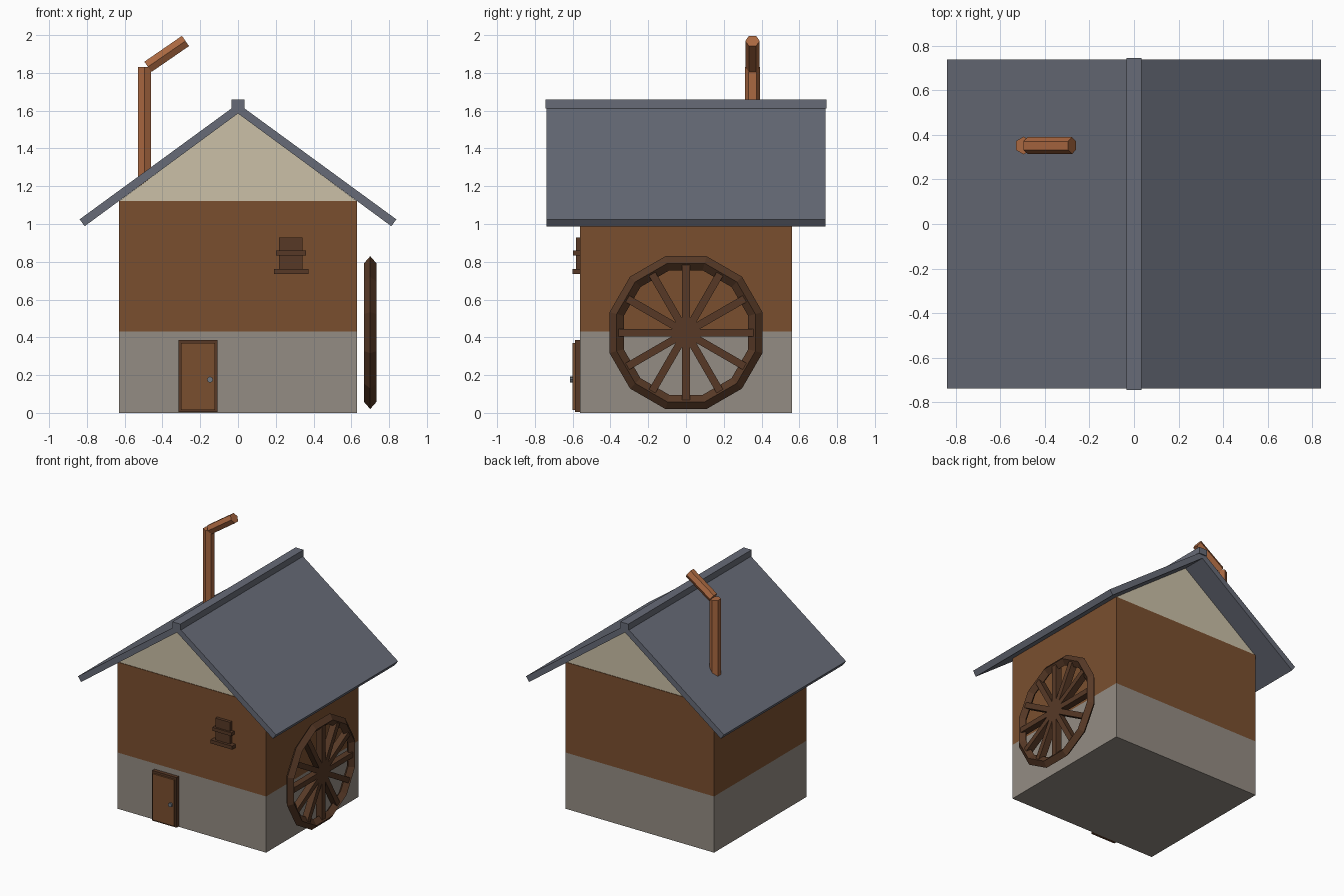
import bpy, bmesh
from math import sin, cos, radians, atan2
from mathutils import Matrix, Vector

cube = bpy.data.objects.get("Cube")
if cube:
    bpy.data.objects.remove(cube, do_unlink=True)


def material(name, rgb):
    lin = [((c / 255 + 0.055) / 1.055) ** 2.4 for c in rgb] + [1.0]
    m = bpy.data.materials.new(name)
    m.use_nodes = True
    m.diffuse_color = lin
    node = next(n for n in m.node_tree.nodes if n.type == 'BSDF_PRINCIPLED')
    node.inputs["Base Color"].default_value = lin
    node.inputs["Roughness"].default_value = 0.9
    return m


STONE = material("stone", (148, 140, 131))
WOOD = material("wall wood", (122, 79, 47))
DARK = material("dark wood", (87, 57, 38))
PLASTER = material("cream plaster", (203, 192, 167))
SLATE = material("slate", (103, 107, 119))
COPPER = material("copper", (170, 104, 65))
METAL = material("knob metal", (110, 118, 128))


def finish(name, bm, *mats):
    bmesh.ops.recalc_face_normals(bm, faces=bm.faces[:])
    me = bpy.data.meshes.new(name)
    bm.to_mesh(me)
    bm.free()
    for m in mats:
        me.materials.append(m)
    ob = bpy.data.objects.new(name, me)
    bpy.context.collection.objects.link(ob)
    return ob


def add_box(bm, lo, hi, turn=Matrix()):
    lo, hi = Vector(lo), Vector(hi)
    place = Matrix.Translation((lo + hi) / 2) @ Matrix.Diagonal((*(hi - lo), 1))
    bmesh.ops.create_cube(bm, size=1, matrix=turn @ place)


def box(name, lo, hi, mat):
    bm = bmesh.new()
    add_box(bm, lo, hi)
    return finish(name, bm, mat)


def prism(name, profile, half_depth, mat):
    """Extrude an x-z outline along y."""
    bm = bmesh.new()
    face = bm.faces.new([bm.verts.new((x, -half_depth, z)) for x, z in profile])
    ext = bmesh.ops.extrude_face_region(bm, geom=[face], use_keep_orig=True)
    moved = [g for g in ext["geom"] if isinstance(g, bmesh.types.BMVert)]
    bmesh.ops.translate(bm, verts=moved, vec=(0, 2 * half_depth, 0))
    return finish(name, bm, mat)


def rod(name, a, b, radius, sides, mat, turn):
    """Straight rod from a to b, with turn aiming its z axis."""
    a, b = Vector(a), Vector(b)
    bm = bmesh.new()
    bmesh.ops.create_cone(bm, cap_ends=True, segments=sides, radius1=radius,
                          radius2=radius, depth=(b - a).length,
                          matrix=Matrix.Translation((a + b) / 2) @ turn)
    return finish(name, bm, mat)


# House walls: stone below, wood above
STONE_TOP = 0.43
bm = bmesh.new()
add_box(bm, (-0.63, -0.56, 0), (0.63, 0.56, 1.122))
bmesh.ops.bisect_plane(bm, geom=bm.verts[:] + bm.edges[:] + bm.faces[:],
                       plane_co=(0, 0, STONE_TOP), plane_no=(0, 0, 1))
for f in bm.faces:
    f.material_index = int(f.calc_center_median().z > STONE_TOP)
finish("walls", bm, STONE, WOOD)

# Gables and roof
prism("gables", [(-0.628, 1.122), (0.628, 1.122), (0, 1.587)], 0.556, PLASTER)
prism("roof", [(0, 1.637), (0.838, 1.025), (0.812, 0.988),
               (0, 1.585), (-0.812, 0.988), (-0.838, 1.025)], 0.738, SLATE)
box("ridge_cap", (-0.034, -0.745, 1.612), (0.034, 0.745, 1.66), SLATE)

# Bent stove pipe
rod("pipe_lower", (-0.495, 0.352, 1.2), (-0.495, 0.352, 1.83), 0.04, 6, COPPER, Matrix())
low, top = (-0.477, 0.352, 1.832), (-0.278, 0.352, 1.969)
lean = atan2(top[0] - low[0], top[2] - low[2])
rod("pipe_upper", low, top, 0.038, 6, COPPER, Matrix.Rotation(lean, 4, 'Y'))

# Door with frame and knob
box("door_frame", (-0.315, -0.588, 0.004), (-0.108, -0.55, 0.387), DARK)
box("door_panel", (-0.303, -0.6, 0.016), (-0.121, -0.55, 0.37), WOOD)
rod("door_knob", (-0.148, -0.613, 0.176), (-0.148, -0.595, 0.176), 0.016, 8, METAL,
    Matrix.Rotation(radians(90), 4, 'X'))

# Shuttered window
box("window_shutter", (0.216, -0.583, 0.75), (0.341, -0.55, 0.928), DARK)
box("window_bar", (0.202, -0.597, 0.833), (0.361, -0.55, 0.859), DARK)
box("window_sill", (0.19, -0.602, 0.735), (0.372, -0.55, 0.762), DARK)

# Water wheel: diamond-section rim with twelve sides
SIDES = 12
HUB = Matrix.Translation((0.7, 0, 0.425))
section = [(0.419, 0), (0.380, 0.033), (0.341, 0), (0.380, -0.033)]
bm = bmesh.new()
rings = []
for i in range(SIDES):
    a = radians(360 * (i + 0.5) / SIDES)
    rings.append([bm.verts.new(HUB @ Vector((x, r * cos(a), r * sin(a))))
                  for r, x in section])
for i, ring in enumerate(rings):
    nxt = rings[(i + 1) % SIDES]
    for j in range(len(section)):
        k = (j + 1) % len(section)
        bm.faces.new((ring[j], ring[k], nxt[k], nxt[j]))
finish("wheel_rim", bm, DARK)

# Wheel spokes, each bar crossing the centre
bm = bmesh.new()
for i in range(SIDES // 2):
    turn = HUB @ Matrix.Rotation(radians(360 * i / SIDES), 4, 'X')
    add_box(bm, (-0.025, -0.358, -0.02), (0.025, 0.358, 0.02), turn)
finish("wheel_spokes", bm, DARK)
